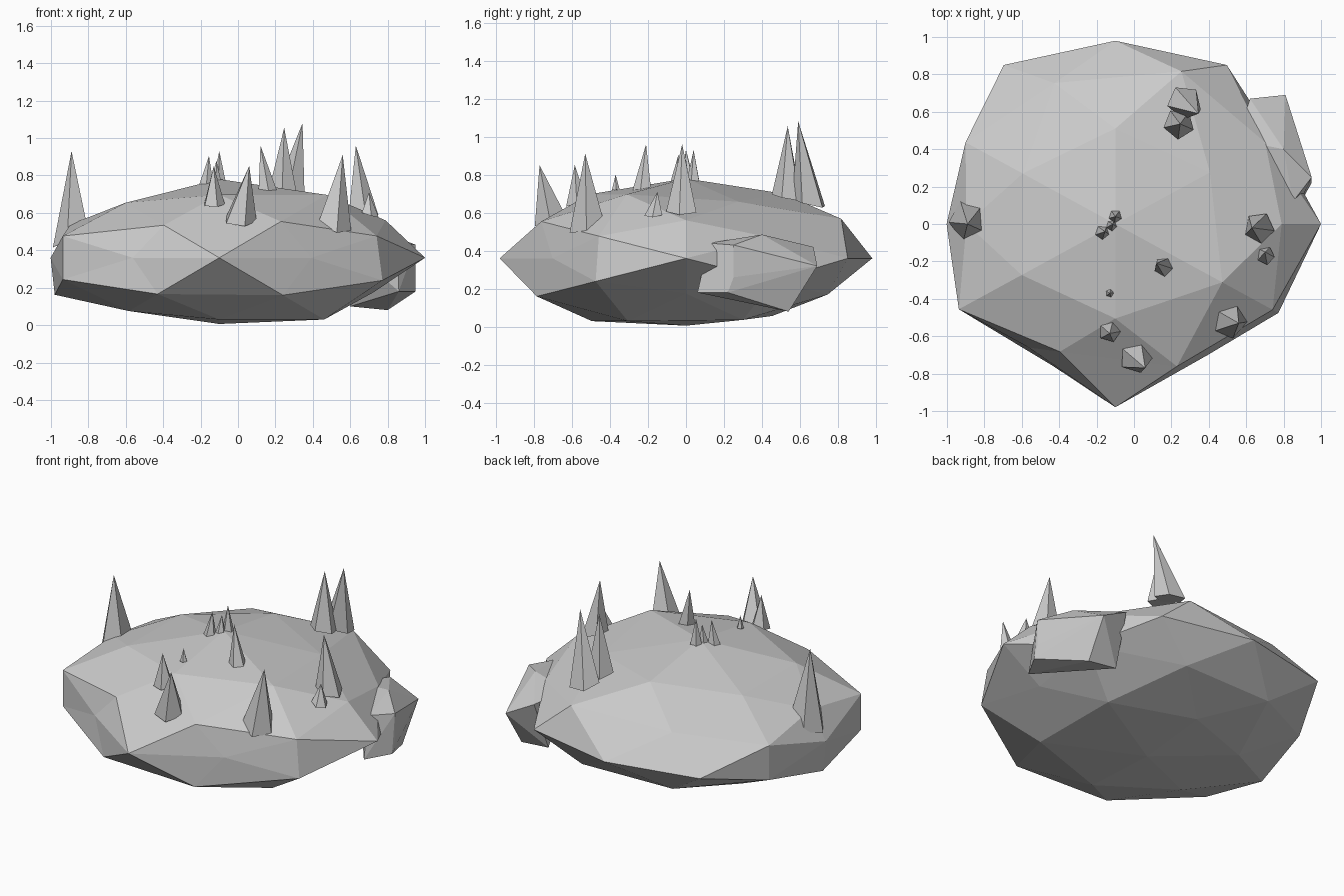
import bpy, bmesh, math
from mathutils import Vector

if "Cube" in bpy.data.objects:
    bpy.data.objects.remove(bpy.data.objects["Cube"])

stone = bpy.data.materials.new("grey stone")
stone.diffuse_color = (0.6, 0.6, 0.6, 1)
stone.use_nodes = True
stone.node_tree.nodes["Principled BSDF"].inputs["Base Color"].default_value = stone.diffuse_color

CENTRE = Vector((-0.1, 0, 0.36))
SCALE = Vector((1.1, 0.97, 0.4))


def hull_mesh(bm):
    """Wrap all points of bm in a convex skin."""
    res = bmesh.ops.convex_hull(bm, input=bm.verts[:])
    loose = {v for v in res["geom_interior"] if isinstance(v, bmesh.types.BMVert)}
    bmesh.ops.delete(bm, geom=list(loose), context='VERTS')


def finish(bm, name):
    bmesh.ops.recalc_face_normals(bm, faces=bm.faces[:])
    me = bpy.data.meshes.new(name)
    bm.to_mesh(me)
    bm.free()
    me.materials.append(stone)
    ob = bpy.data.objects.new(name, me)
    bpy.context.collection.objects.link(ob)
    return ob


# Boulder: once-divided icosahedron, squashed, each corner pushed in or out.
# Each family: coordinates, then radii in sign order (+++ first, --- last)
FAMILIES = [
    ((1, 0, 0), [1.0, 0.82]),
    ((0, 1, 0), [1.01, 1.01]),
    ((0, 0, 1), [1.05, 0.885]),
    ((0, .526, .851), [1.0, 0.89, 0.99, 0.97]),
    ((.851, 0, .526), [0.95, 0.88, 0.85, 0.94]),
    ((.526, .851, 0), [1.03, 0.85, 1.03, 0.8]),
    ((.309, .809, .5), [1.04, 0.95, 0.97, 1.0, 0.96, 0.93, 0.87, 0.97]),
    ((.5, .309, .809), [0.92, 1.0, 1.04, 1.02, 0.9, 0.88, 0.91, 0.88]),
    ((.809, .5, .309), [0.9, 0.95, 0.945, 0.98, 0.9, 0.9, 0.94, 0.94]),
]
bm = bmesh.new()
targets = []
for base, radii in FAMILIES:
    signs = [(1, -1) if c else (1,) for c in base]
    combos = [(a, b, c) for a in signs[0] for b in signs[1] for c in signs[2]]
    for s, r in zip(combos, radii):
        p = Vector([a * b for a, b in zip(s, base)])
        v = bm.verts.new(p.normalized())
        targets.append((v, CENTRE + p * r * SCALE))
bmesh.ops.convex_hull(bm, input=bm.verts[:])
for v, p in targets:
    v.co = p
finish(bm, "boulder")

# Smaller rock sticking out at the back right
bm = bmesh.new()
for p in [(.62, .67, .42), (.81, .69, .32), (.95, .25, .43), (.95, .25, .26),
          (.95, .22, .18), (.8, .54, .08), (.6, .55, .1), (.86, .06, .18),
          (.85, .12, .44), (.8, .4, .485), (.55, .45, .45)]:
    bm.verts.new(p)
hull_mesh(bm)
finish(bm, "side_rock")

# Spikes: base centre, tip, base radius
SPIKES = [
    ((-.89, .02, .47), (-.89, 0, .93), .115),
    ((.27, .65, .65), (.345, .59, 1.08), .095),
    ((.24, .535, .68), (.247, .535, 1.055), .085),
    ((-.10, .04, .75), (-.10, .04, .93), .04),
    ((-.17, -.045, .75), (-.155, -.04, .905), .04),
    ((-.12, -.01, .75), (-.115, 0, .88), .035),
    ((.16, -.23, .71), (.12, -.21, .96), .055),
    ((.67, -.02, .61), (.63, -.02, .96), .085),
    ((.705, -.17, .59), (.70, -.15, .71), .05),
    ((.51, -.52, .53), (.56, -.53, .91), .1),
    ((.01, -.715, .56), (.06, -.77, .85), .09),
    ((-.13, -.575, .645), (-.13, -.585, .85), .06),
    ((-.13, -.37, .72), (-.13, -.37, .80), .022),
]
for i, (base, tip, r) in enumerate(SPIKES):
    base, tip = Vector(base), Vector(tip)
    d = base - CENTRE
    # the base lies along the boulder's surface
    n = Vector([c / s ** 2 for c, s in zip(d, SCALE)]).normalized()
    n = (n + Vector((0, 0, .5))).normalized()
    u = n.orthogonal().normalized()
    w = n.cross(u)
    bm = bmesh.new()
    for k in range(5):
        a = math.tau * k / 5 + i * 1.3
        bm.verts.new(base + r * (math.cos(a) * u + math.sin(a) * w))
    bm.verts.new(tip)
    hull_mesh(bm)
    finish(bm, f"spike_{i + 1}")
